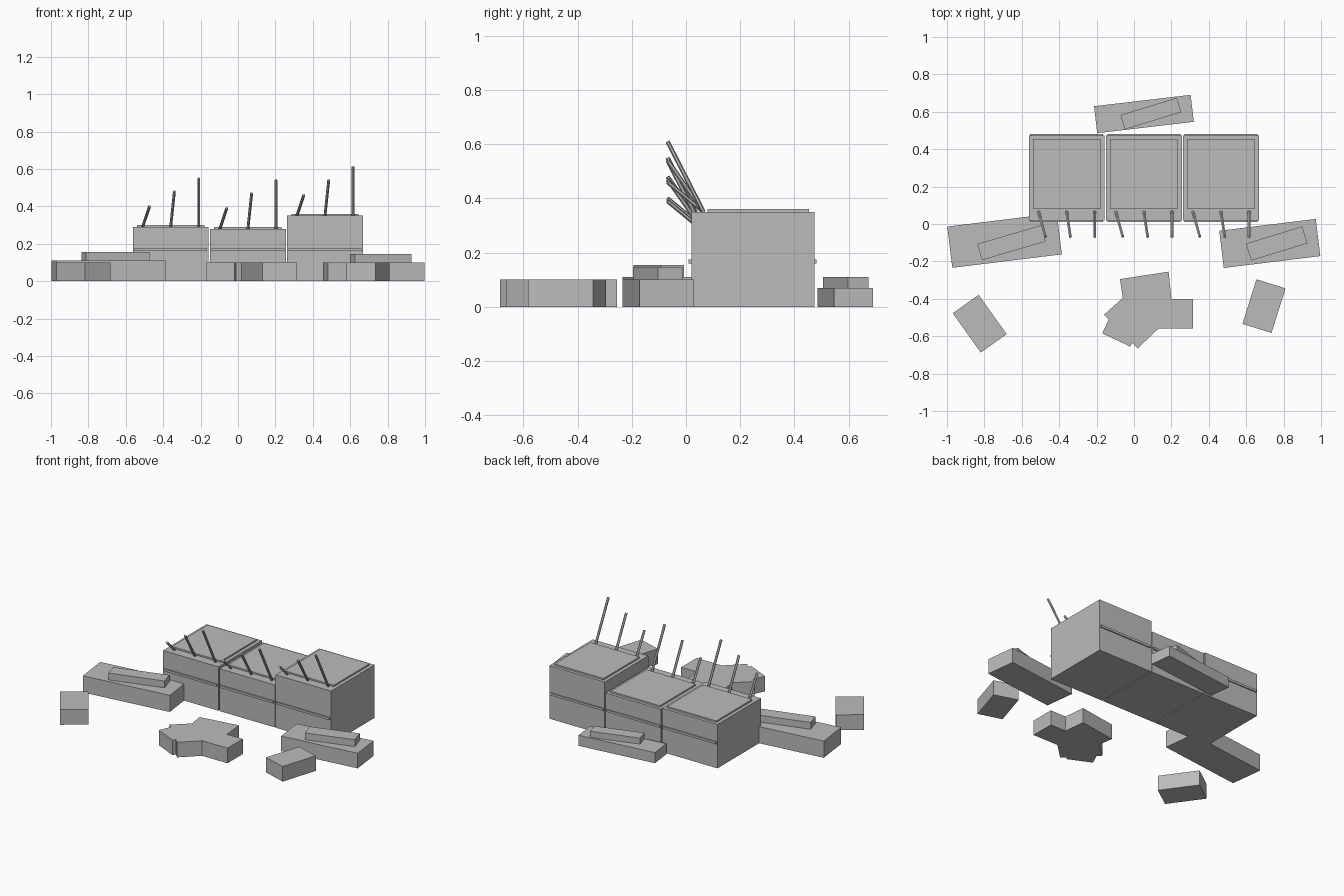
import bpy
import bmesh
import math
from mathutils import Vector, Matrix

cube = bpy.data.objects.get("Cube")
if cube:
    bpy.data.objects.remove(cube, do_unlink=True)

concrete = bpy.data.materials.new("concrete_grey")
concrete.use_nodes = True
GREY = (0.5, 0.5, 0.5, 1)
concrete.diffuse_color = GREY
concrete.node_tree.nodes["Principled BSDF"].inputs["Base Color"].default_value = GREY


def finish(name, bm):
    bmesh.ops.recalc_face_normals(bm, faces=bm.faces)
    mesh = bpy.data.meshes.new(name)
    bm.to_mesh(mesh)
    bm.free()
    mesh.materials.append(concrete)
    obj = bpy.data.objects.new(name, mesh)
    bpy.context.collection.objects.link(obj)
    return obj


def box(name, centre, size, z0, z1, angle=0):
    """Box standing from z0 to z1, turned about z by angle degrees."""
    bm = bmesh.new()
    m = (Matrix.Translation((*centre, (z0 + z1) / 2))
         @ Matrix.Rotation(math.radians(angle), 4, "Z")
         @ Matrix.Diagonal((*size, z1 - z0, 1)))
    bmesh.ops.create_cube(bm, size=1, matrix=m)
    return finish(name, bm)


def rod(name, start, end, radius=0.008):
    bm = bmesh.new()
    a, b = Vector(start), Vector(end)
    d = b - a
    m = Matrix.Translation((a + b) / 2) @ d.to_track_quat("Z", "Y").to_matrix().to_4x4()
    bmesh.ops.create_cone(bm, cap_ends=True, segments=6, radius1=radius,
                          radius2=radius, depth=d.length, matrix=m)
    return finish(name, bm)


# Wall blocks, each with a cap, a joint strip and three bent bars
for side, x, top in (("right", -0.36, 0.29), ("middle", 0.053, 0.28), ("left", 0.465, 0.35)):
    box(f"{side}_block", (x, 0.247), (0.405, 0.455), 0, top)
    box(f"{side}_cap", (x, 0.267), (0.36, 0.375), top, top + 0.01)
    box(f"{side}_joint_strip", (x, 0.246), (0.39, 0.472), 0.16, 0.175)
    for i, (dx, lean, rise) in enumerate(((-0.15, 0.037, 0.11), (0, 0.02, 0.19), (0.15, 0, 0.26))):
        rod(f"{side}_bar_{i + 1}", (x + dx, 0.065, top), (x + dx + lean, -0.068, top + rise))

# Fallen slabs, each with a thinner piece lying on it
box("right_slab", (-0.692, -0.088), (0.59, 0.222), 0, 0.11, 7)
box("right_slab_piece", (-0.655, -0.1), (0.355, 0.09), 0.11, 0.155, 16.4)
box("left_slab", (0.726, -0.104), (0.52, 0.2), 0, 0.1, 7)
box("left_slab_piece", (0.763, -0.104), (0.315, 0.095), 0.1, 0.145, 17)
box("back_slab", (0.053, 0.588), (0.52, 0.145), 0, 0.07, 6.7)
box("back_slab_piece", (0.09, 0.59), (0.315, 0.08), 0.07, 0.11, 17)

# Loose chunks
box("right_chunk", (-0.825, -0.533), (0.258, 0.17), 0, 0.1, -54.5)
box("left_chunk", (0.695, -0.439), (0.25, 0.163), 0, 0.1, 72.6)

# Broken heap in the middle, an extruded outline
outline = [(-0.075, -0.295), (0.185, -0.255), (0.2, -0.4), (0.315, -0.4), (0.315, -0.56),
           (0.13, -0.56), (0.02, -0.665), (-0.01, -0.635), (-0.02, -0.655),
           (-0.17, -0.585), (-0.135, -0.51), (-0.16, -0.485), (-0.06, -0.395)]
bm = bmesh.new()
base = bm.faces.new([bm.verts.new((x, y, 0)) for x, y in outline])
ext = bmesh.ops.extrude_face_region(bm, geom=[base], use_keep_orig=True)
bmesh.ops.translate(bm, vec=(0, 0, 0.1),
                    verts=[v for v in ext["geom"] if isinstance(v, bmesh.types.BMVert)])
finish("middle_heap", bm)
